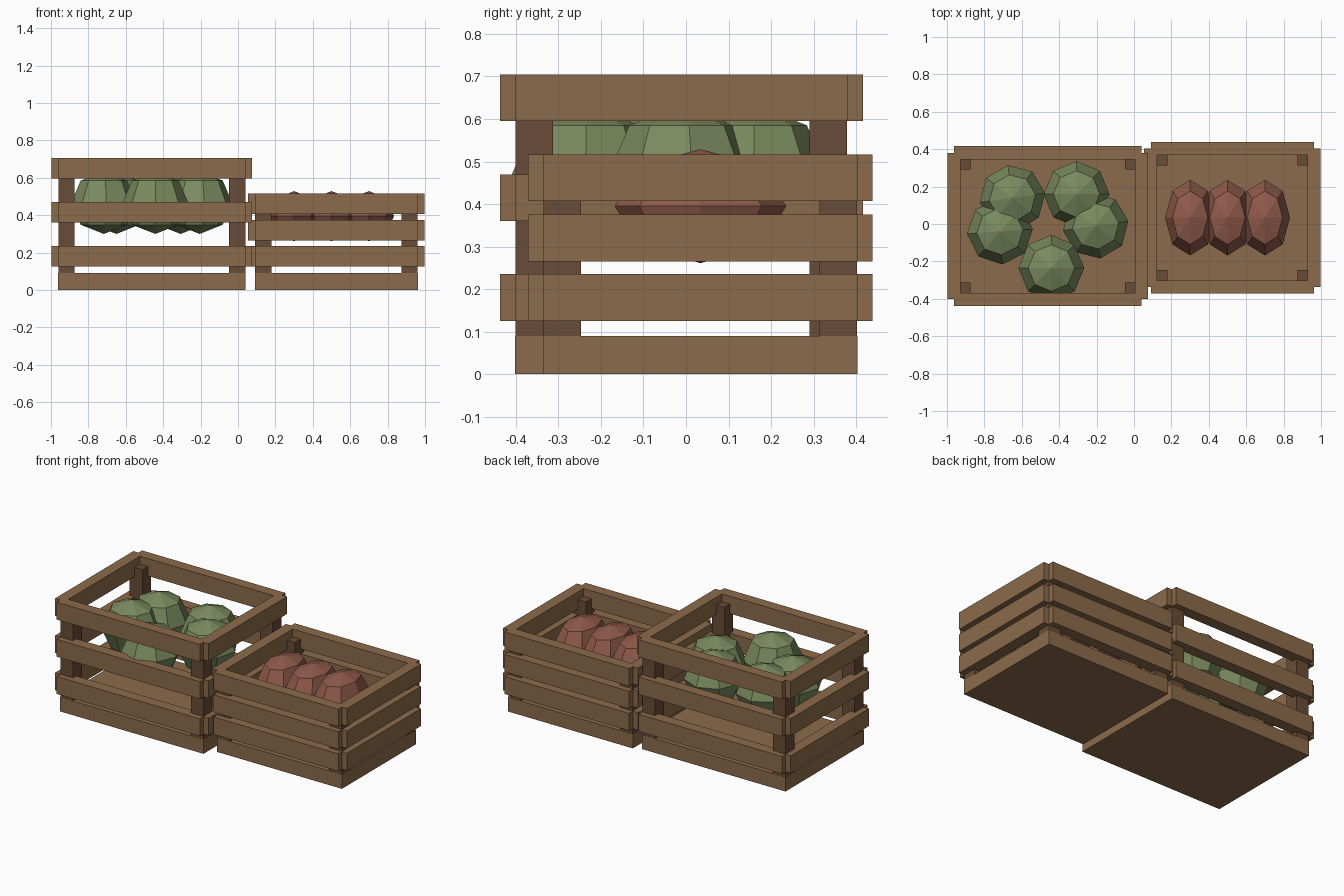
import bpy, bmesh, math
from mathutils import Matrix

if "Cube" in bpy.data.objects:
    bpy.data.objects.remove(bpy.data.objects["Cube"])


def material(name, rgb):
    m = bpy.data.materials.new(name)
    m.diffuse_color = (*rgb, 1.0)
    m.use_nodes = True
    m.node_tree.nodes["Principled BSDF"].inputs["Base Color"].default_value = m.diffuse_color
    return m


WOOD = material("light_wood", (0.258, 0.147, 0.069))
DARK = material("dark_wood", (0.140, 0.073, 0.038))
GREEN = material("cabbage_green", (0.195, 0.254, 0.112))
RED = material("root_red", (0.275, 0.102, 0.069))


def add_object(name, bm, mat):
    mesh = bpy.data.meshes.new(name)
    bm.to_mesh(mesh)
    bm.free()
    mesh.materials.append(mat)
    bpy.context.collection.objects.link(bpy.data.objects.new(name, mesh))


def box(name, x, y, z, mat):
    """Box from (min, max) ranges."""
    bm = bmesh.new()
    size = [r[1] - r[0] for r in (x, y, z)]
    mid = [(r[0] + r[1]) / 2 for r in (x, y, z)]
    bmesh.ops.create_cube(bm, size=1, matrix=Matrix.Translation(mid) @ Matrix.Diagonal((*size, 1)))
    add_object(name, bm, mat)


def produce(name, centre, radii, turn, mat):
    """Faceted ball with 8 sides and 4 rings."""
    bm = bmesh.new()
    mtx = (Matrix.Translation(centre) @ Matrix.Rotation(math.radians(turn), 4, 'Z')
           @ Matrix.Diagonal((*radii, 1)))
    bmesh.ops.create_uvsphere(bm, u_segments=8, v_segments=4, radius=1, matrix=mtx)
    add_object(name, bm, mat)


def crate(name, x0, x1, y0, y1, slat_bottoms):
    """Floor slab, four corner posts and rows of slats around the sides."""
    out, inn, post, slat_h = 0.036, 0.034, 0.09, 0.11
    box(name + "_floor", (x0, x1), (y0, y1), (0, 0.09), WOOD)
    top = slat_bottoms[-1] + slat_h - 0.05
    for sx, px in (("left", x0), ("right", x1 - post)):
        for sy, py in (("front", y0), ("back", y1 - post)):
            box(f"{name}_post_{sy}_{sx}", (px + 0.001, px + post - 0.001),
                (py + 0.001, py + post - 0.001), (0.005, top), DARK)
    for i, z in enumerate(slat_bottoms):
        zr = (z, z + slat_h)
        box(f"{name}_front_slat_{i}", (x0, x1), (y0 - out, y0 + inn), zr, WOOD)
        box(f"{name}_back_slat_{i}", (x0, x1), (y1 - inn, y1 + out), zr, WOOD)
        box(f"{name}_left_slat_{i}", (x0 - out, x0 + inn), (y0, y1), zr, WOOD)
        box(f"{name}_right_slat_{i}", (x1 - inn, x1 + out), (y0, y1), zr, WOOD)


# Tall crate with widely spaced slats, low crate with tight slats
crate("tall_crate", -0.962, 0.04, -0.402, 0.38, (0.125, 0.36, 0.595))
crate("low_crate", 0.09, 0.962, -0.336, 0.403, (0.125, 0.265, 0.407))

# Five cabbages in a ring
for i, (x, y, turn) in enumerate([(-0.442, -0.235, 0), (-0.205, -0.01, 8), (-0.307, 0.16, 0),
                                  (-0.65, 0.14, 8), (-0.717, -0.04, 4)]):
    produce(f"cabbage_{i}", (x, y, 0.467), (0.176, 0.176, 0.167), turn, GREEN)

# Three red roots in a row
for i in range(3):
    produce(f"red_root_{i}", (0.3 + 0.2 * i, 0.034, 0.395), (0.134, 0.202, 0.134), 0, RED)
